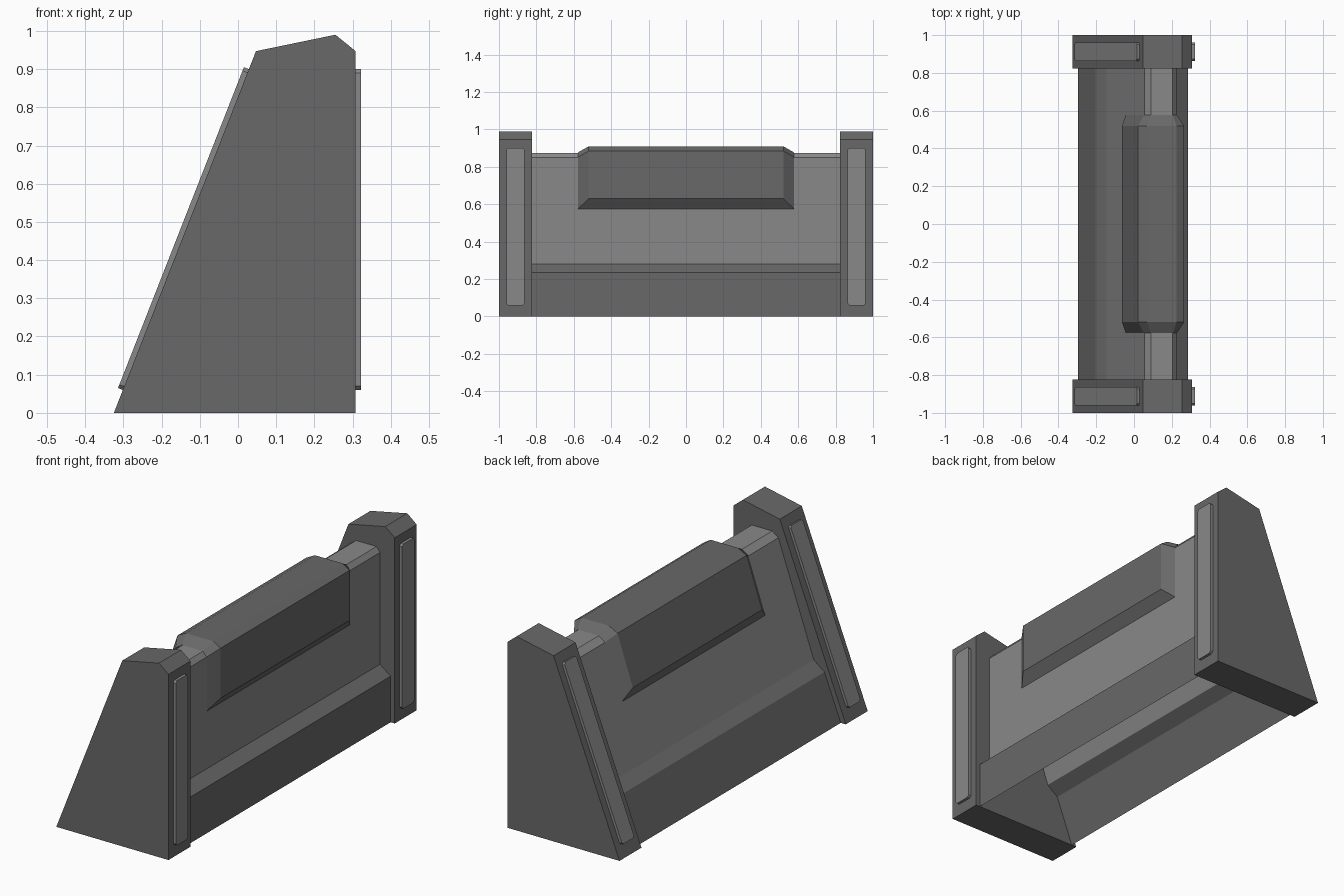
import bpy, bmesh
from mathutils import Vector

if "Cube" in bpy.data.objects:
    bpy.data.objects.remove(bpy.data.objects["Cube"])


def material(name, v):
    m = bpy.data.materials.new(name)
    m.diffuse_color = (v, v, v, 1)
    m.use_nodes = True
    m.node_tree.nodes["Principled BSDF"].inputs["Base Color"].default_value = m.diffuse_color
    return m


DARK = material("dark_grey", 0.14)
LIGHT = material("light_grey", 0.25)


def loft(name, rings, mats, close=False, caps=()):
    """Skin a list of equal-length rings of points; optionally cap end rings."""
    bm = bmesh.new()
    vr = [[bm.verts.new(p) for p in r] for r in rings]
    n = len(rings[0])
    for a, b in zip(vr, vr[1:]):
        for i in range(n if close else n - 1):
            j = (i + 1) % n
            bm.faces.new((a[i], a[j], b[j], b[i]))
    for c in caps:
        bm.faces.new(vr[c])
    bmesh.ops.remove_doubles(bm, verts=bm.verts[:], dist=0.0005)
    bmesh.ops.recalc_face_normals(bm, faces=bm.faces[:])
    me = bpy.data.meshes.new(name)
    bm.to_mesh(me)
    bm.free()
    for m in mats:
        me.materials.append(m)
    ob = bpy.data.objects.new(name, me)
    bpy.context.collection.objects.link(ob)
    return ob


def at_y(profile, y):
    return [(x, y, z) for x, z in profile]


def strip(name, p, q, y):
    """Thin raised plate with clipped corners between xz points p and q."""
    p, q = Vector((p[0], y, p[1])), Vector((q[0], y, q[1]))
    d = (q - p).normalized()
    w = Vector((0, 1, 0))
    n = d.cross(w)
    if n.x * p.x < 0:
        n = -n
    L, h, c = (q - p).length, 0.049, 0.01
    outline = [(c, -h), (L - c, -h), (L, c - h), (L, h - c),
               (L - c, h), (c, h), (0, h - c), (0, c - h)]
    rings = [[p + d * a + w * b + n * t for a, b in outline] for t in (0, 0.014)]
    loft(name, rings, [LIGHT], True, (1,))


# end posts with their light strips
post = [(-0.325, 0), (0.308, 0), (0.308, 0.947), (0.255, 0.99), (0.047, 0.947)]
for s, side in ((-1, "front"), (1, "back")):
    loft(side + "_post", [at_y(post, s * 0.823), at_y(post, s)], [DARK], True, (0, 1))
    strip(side + "_upright_strip", (0.308, 0.06), (0.308, 0.9), s * 0.912)
    strip(side + "_sloped_strip", (-0.301, 0.06), (0.0285, 0.9), s * 0.912)

# wall shell, open underneath; the foot is dark and the upper part light
wall = [(-0.297, 0), (-0.205, 0.235), (-0.145, 0.28), (0.055, 0.85), (0.09, 0.875),
        (0.205, 0.875), (0.225, 0.85), (0.225, 0.28), (0.285, 0.235), (0.285, 0)]
w = loft("wall", [at_y(wall, -0.823), at_y(wall, 0.823)], [DARK, LIGHT])
for f in w.data.polygons:
    f.material_index = 1 if f.center.z > 0.3 else 0

# raised saddle panel over the wall top, bevelled down to the wall
outer = [(-0.043, 0.575), (0.053, 0.852), (0.089, 0.877),
         (0.206, 0.877), (0.227, 0.852), (0.226, 0.575)]
inner = [(-0.064, 0.63), (0.022, 0.885), (0.07, 0.91),
         (0.225, 0.91), (0.265, 0.885), (0.265, 0.63)]
end = [outer[0]] + outer + [outer[-1]]
mid = [outer[0]] + inner + [outer[-1]]
loft("saddle_panel", [at_y(end, -0.578), at_y(mid, -0.52),
                      at_y(mid, 0.52), at_y(end, 0.578)], [DARK])
